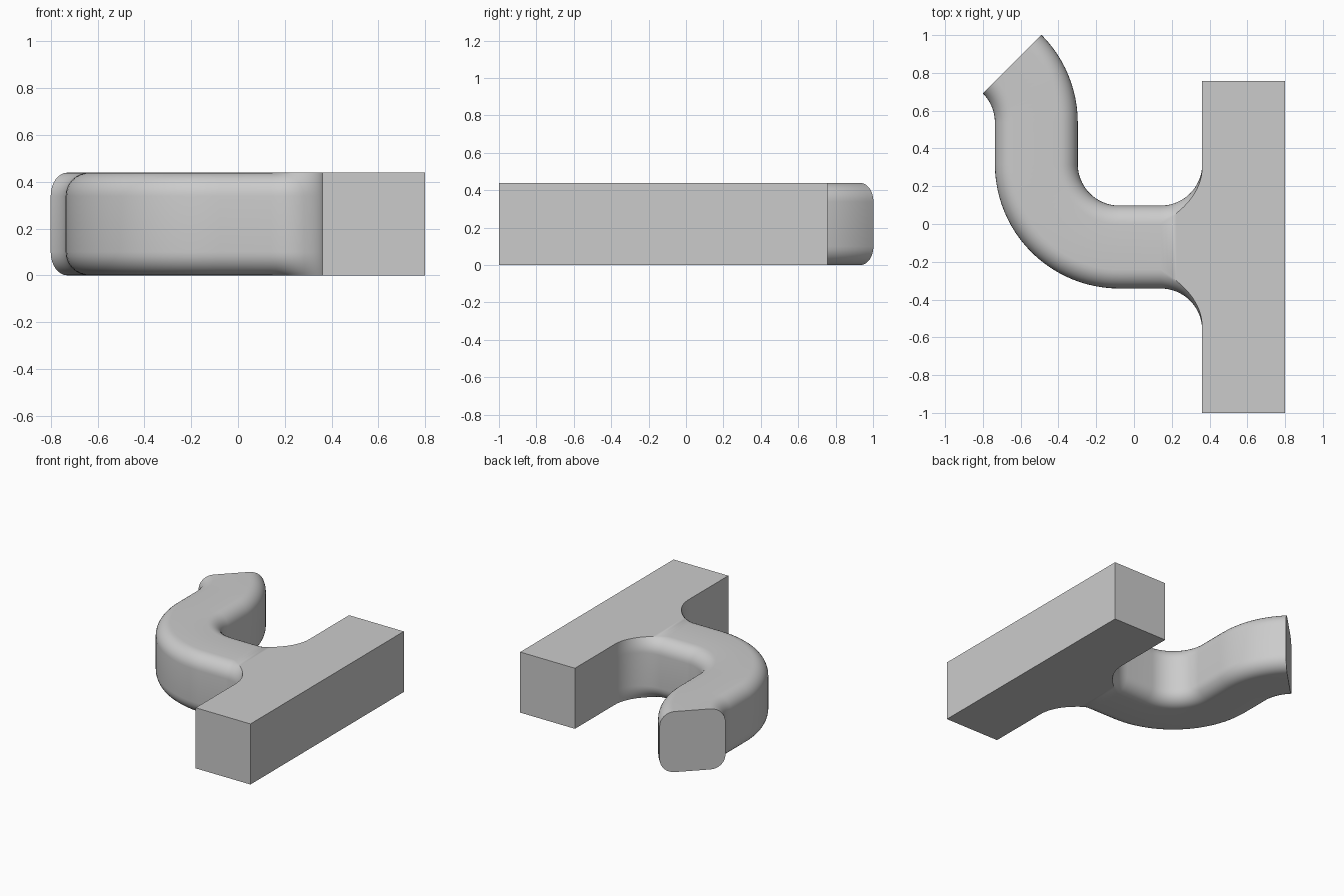
import bpy
import bmesh
from math import sin, cos, pi, asin
from mathutils import Vector

cube = bpy.data.objects.get("Cube")
if cube:
    bpy.data.objects.remove(cube, do_unlink=True)

S = 0.439            # thickness of bar and arm
H = S / 2            # half thickness, also fillet radius
R = 0.1              # rounding of the arm's long edges
BAR_X0, BAR_X1 = 0.8 - S, 0.8
BAR_Y0, BAR_Y1 = -1.0, 4 * S - 1.0
MID_Y = (BAR_Y0 + BAR_Y1) / 2
CORNER_STEPS = 8

grey = bpy.data.materials.new("plain grey")
grey.use_nodes = True
colour = (0.6, 0.6, 0.6, 1.0)
grey.diffuse_color = colour
grey.node_tree.nodes["Principled BSDF"].inputs["Base Color"].default_value = colour

bm = bmesh.new()


def add_ring(x, y, heading, flare=0.0):
    """Rounded square section, grown by flare and cut off flat at top and bottom."""
    top = asin(min(1.0, R / (R + flare)))
    side = Vector((-sin(heading), cos(heading), 0))
    ring = []
    for su, sv, start in ((1, -1, -top), (1, 1, 0), (-1, 1, pi - top), (-1, -1, pi)):
        for i in range(CORNER_STEPS + 1):
            t = start + top * i / CORNER_STEPS
            u = su * (H - R) + (R + flare) * cos(t)
            v = sv * (H - R) + (R + flare) * sin(t)
            ring.append(bm.verts.new(Vector((x, y, H + v)) + side * u))
    return ring


rings = []
# Flared fillet that joins the arm to the bar
for i in range(17):
    a = pi / 2 * (1 - i / 16)
    rings.append(add_ring(BAR_X0 - H + H * sin(a), MID_Y, pi, H * (1 - cos(a))))
# Quarter bend toward the back
cx, cy = BAR_X0 - S, MID_Y + S
for i in range(25):
    a = pi / 2 * i / 24
    rings.append(add_ring(cx - S * sin(a), cy - S * cos(a), pi - a))
# Straight piece, then an eighth bend outward
cx, cy = cx - 2 * S, cy + H
for i in range(13):
    a = pi / 4 * i / 12
    rings.append(add_ring(cx + S * cos(a), cy + S * sin(a), pi / 2 + a))

# Skin of the arm and its flat end
count = len(rings[0])
for r0, r1 in zip(rings, rings[1:]):
    for i in range(count):
        j = (i + 1) % count
        bm.faces.new((r0[i], r0[j], r1[j], r1[i]))
bm.faces.new(rings[-1])

# Straight bar, its inner side opening into the arm
corner = {(x, y, z): bm.verts.new((x, y, z))
          for x in (BAR_X0, BAR_X1) for y in (BAR_Y0, BAR_Y1) for z in (0, S)}
join = rings[0]
half = count // 2
bm.faces.new([corner[BAR_X0, BAR_Y0, 0]] + join[:half] + [corner[BAR_X0, BAR_Y0, S]])
bm.faces.new([corner[BAR_X0, BAR_Y1, S]] + join[half:] + [corner[BAR_X0, BAR_Y1, 0]])
for z, near, far in ((S, join[half - 1], join[half]), (0, join[0], join[-1])):
    bm.faces.new((corner[BAR_X0, BAR_Y0, z], near, far, corner[BAR_X0, BAR_Y1, z],
                  corner[BAR_X1, BAR_Y1, z], corner[BAR_X1, BAR_Y0, z]))
for y in (BAR_Y0, BAR_Y1):
    bm.faces.new([corner[x, y, z] for x, z in
                  ((BAR_X0, 0), (BAR_X1, 0), (BAR_X1, S), (BAR_X0, S))])
bm.faces.new([corner[BAR_X1, y, z] for y, z in
              ((BAR_Y0, 0), (BAR_Y1, 0), (BAR_Y1, S), (BAR_Y0, S))])

bmesh.ops.recalc_face_normals(bm, faces=bm.faces)
mesh = bpy.data.meshes.new("bar_with_hooked_arm")
bm.to_mesh(mesh)
bm.free()
mesh.materials.append(grey)
obj = bpy.data.objects.new("bar_with_hooked_arm", mesh)
bpy.context.collection.objects.link(obj)

# Smooth curves, crisp edges
bpy.ops.object.select_all(action='DESELECT')
obj.select_set(True)
bpy.context.view_layer.objects.active = obj
bpy.ops.object.shade_smooth_by_angle(angle=pi / 6)
